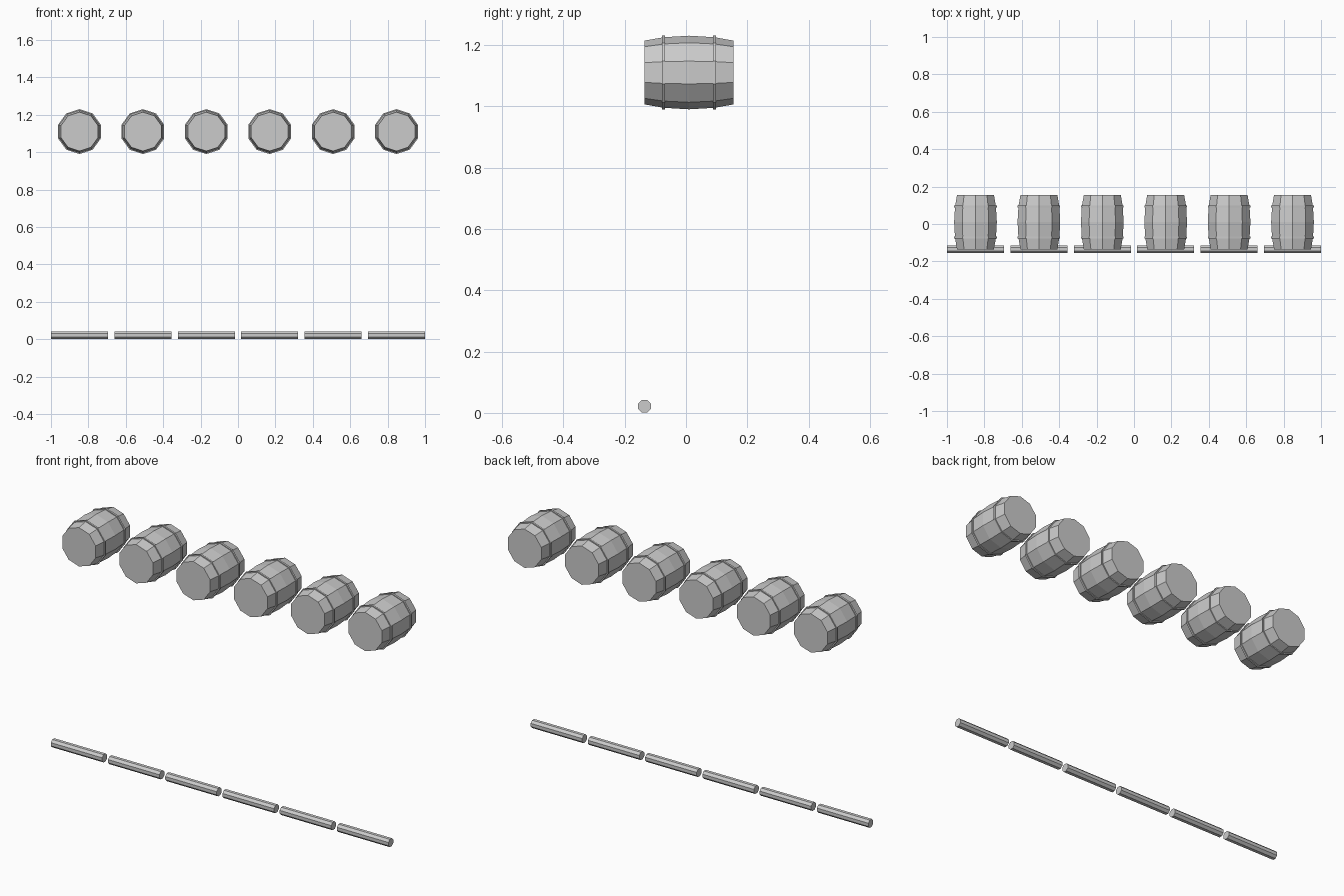
import bpy, bmesh
from math import sin, cos, pi

if "Cube" in bpy.data.objects:
    bpy.data.objects.remove(bpy.data.objects["Cube"])


def lathe(name, profile, sides, axis, centre, offset=0.0, ring=False):
    """Sweep (along, radius) pairs round the x or y axis; cap the ends or close into a ring."""
    bm = bmesh.new()
    loops = []
    for along, r in profile:
        loop = []
        for i in range(sides):
            a = 2 * pi * i / sides + offset
            u, v = r * sin(a), r * cos(a)
            loop.append(bm.verts.new((u, along, v) if axis == 'y' else (along, u, v)))
        loops.append(loop)
    pairs = list(zip(loops, loops[1:]))
    if ring:
        pairs.append((loops[-1], loops[0]))
    else:
        bm.faces.new(loops[0])
        bm.faces.new(loops[-1])
    for a, b in pairs:
        for i in range(sides):
            j = (i + 1) % sides
            bm.faces.new((a[i], a[j], b[j], b[i]))
    bmesh.ops.recalc_face_normals(bm, faces=bm.faces)
    mesh = bpy.data.meshes.new(name)
    bm.to_mesh(mesh)
    bm.free()
    obj = bpy.data.objects.new(name, mesh)
    obj.location = centre
    bpy.context.collection.objects.link(obj)
    return obj


SPACING = 0.339
barrel_profile = [(-0.145, 0.104), (-0.083, 0.115), (0, 0.120), (0.083, 0.115), (0.145, 0.104)]
hoop_profile = [(-0.005, 0.110), (-0.005, 0.120), (0.005, 0.120), (0.005, 0.110)]

for n in range(6):
    x = (n - 2.5) * SPACING
    # ten-sided barrel lying along y
    lathe(f"barrel_{n + 1}", barrel_profile, 10, 'y', (x, 0.010, 1.11))
    # two hoops
    for label, y in (("front", -0.073), ("back", 0.093)):
        lathe(f"{label}_hoop_{n + 1}", hoop_profile, 10, 'y', (x, y, 1.11), ring=True)
    # eight-sided rod on the ground
    lathe(f"rod_{n + 1}", [(-0.1525, 0.0225), (0.1525, 0.0225)], 8, 'x',
          (x, -0.135, 0.0215), offset=pi / 8)
